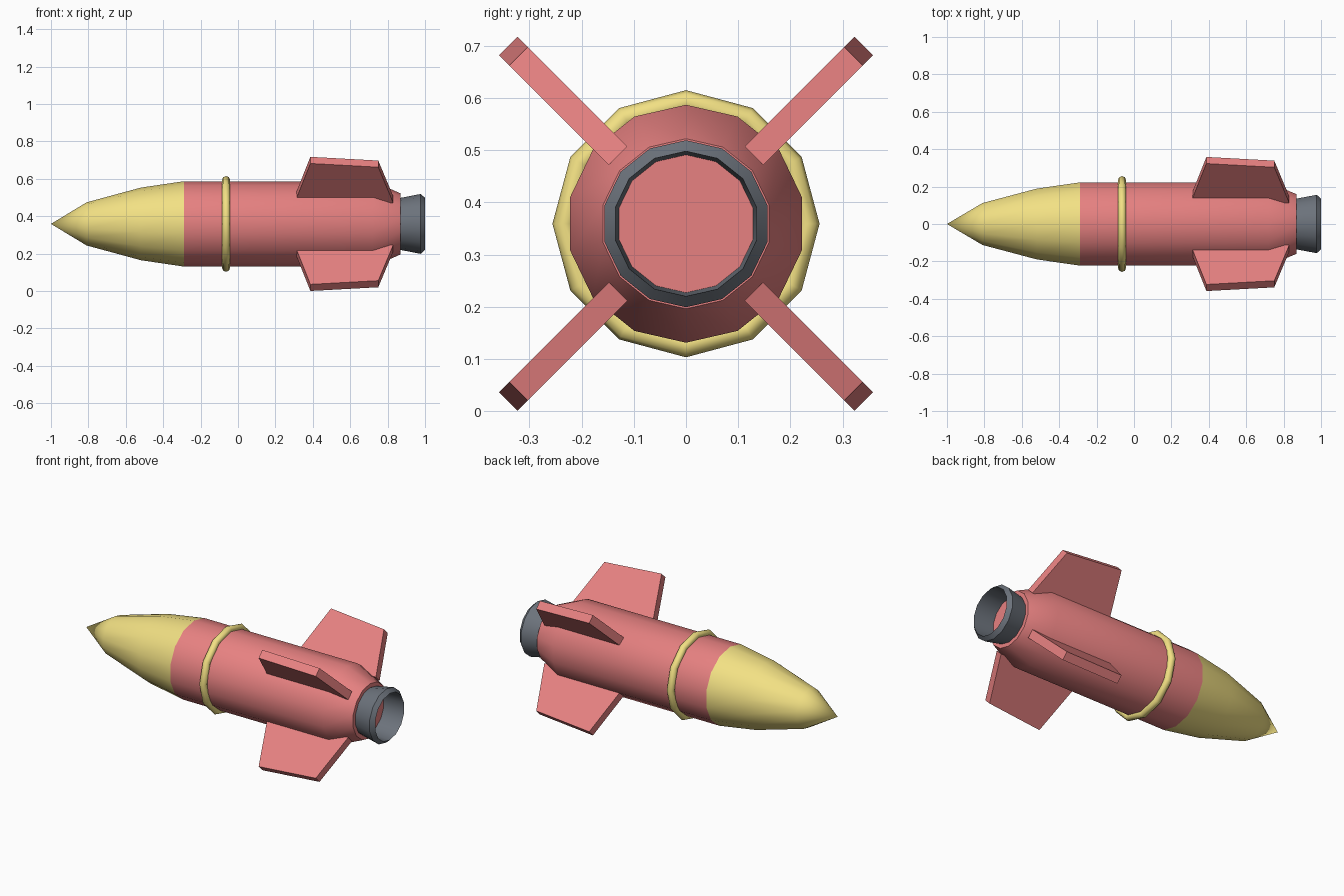
import bpy, bmesh
from math import pi, sin, cos, radians
from mathutils import Matrix

if "Cube" in bpy.data.objects:
    bpy.data.objects.remove(bpy.data.objects["Cube"])

AXIS_Z = 0.359   # height of the rocket's long axis
SIDES = 14


def material(name, rgb):
    m = bpy.data.materials.new(name)
    m.diffuse_color = (*rgb, 1)
    m.use_nodes = True
    m.node_tree.nodes["Principled BSDF"].inputs["Base Color"].default_value = m.diffuse_color
    return m


RED = material("red", (0.80, 0.22, 0.22))
YELLOW = material("yellow", (0.89, 0.75, 0.23))
GREY = material("dark_grey", (0.15, 0.17, 0.20))


def finish(name, bm, mat, smooth_angle=None):
    bmesh.ops.recalc_face_normals(bm, faces=bm.faces)
    mesh = bpy.data.meshes.new(name)
    bm.to_mesh(mesh)
    bm.free()
    mesh.materials.append(mat)
    if smooth_angle:
        mesh.shade_smooth()
        mesh.set_sharp_from_angle(angle=radians(smooth_angle))
    obj = bpy.data.objects.new(name, mesh)
    obj.location.z = AXIS_Z
    bpy.context.collection.objects.link(obj)
    return obj


def lathe(name, profile, mat, sides=SIDES, closed=False, cap_end=False, angle=40):
    """Revolve (x, radius) points around the x axis; radius 0 makes a tip."""
    bm = bmesh.new()
    rings = []
    for x, r in profile:
        if r == 0:
            rings.append([bm.verts.new((x, 0, 0))] * sides)
        else:
            rings.append([bm.verts.new((x, r * sin(2 * pi * i / sides), r * cos(2 * pi * i / sides)))
                          for i in range(sides)])
    pairs = list(zip(rings, rings[1:]))
    if closed:
        pairs.append((rings[-1], rings[0]))
    for a, b in pairs:
        for i in range(sides):
            j = (i + 1) % sides
            bm.faces.new(dict.fromkeys((a[i], a[j], b[j], b[i])))
    if cap_end:
        bm.faces.new(rings[-1])
    return finish(name, bm, mat, angle)


# Nose cone and hull with tapered, capped tail
lathe("nose_cone", [(-1, 0), (-0.81, 0.115), (-0.52, 0.194), (-0.29, 0.228)], YELLOW)
lathe("hull", [(-0.29, 0.228), (0.72, 0.228), (0.87, 0.163)], RED, cap_end=True)

# Raised band around the hull
band = [(-0.064 + 0.022 * cos(k * pi / 4), 0.234 + 0.022 * sin(k * pi / 4)) for k in range(8)]
lathe("band", band, YELLOW, sides=12, closed=True, angle=50)

# Hollow flared nozzle
lathe("nozzle", [(0.868, 0.132), (0.868, 0.139), (0.977, 0.16), (1.0, 0.139)], GREY)
lathe("nozzle_lining", [(1.0, 0.139), (0.868, 0.132)], GREY)

# Four diagonal fins
FIN = [(0.303, 0.184), (0.387, 0.482), (0.75, 0.454), (0.83, 0.184)]
for k in range(4):
    bm = bmesh.new()
    near, far = [[bm.verts.new((x, y, r)) for x, r in FIN] for y in (-0.025, 0.025)]
    bm.faces.new(near)
    bm.faces.new(far[::-1])
    for i in range(4):
        j = (i + 1) % 4
        bm.faces.new((near[i], near[j], far[j], far[i]))
    bm.transform(Matrix.Rotation(pi / 4 + k * pi / 2, 4, 'X'))
    finish(f"fin_{k + 1}", bm, RED)
